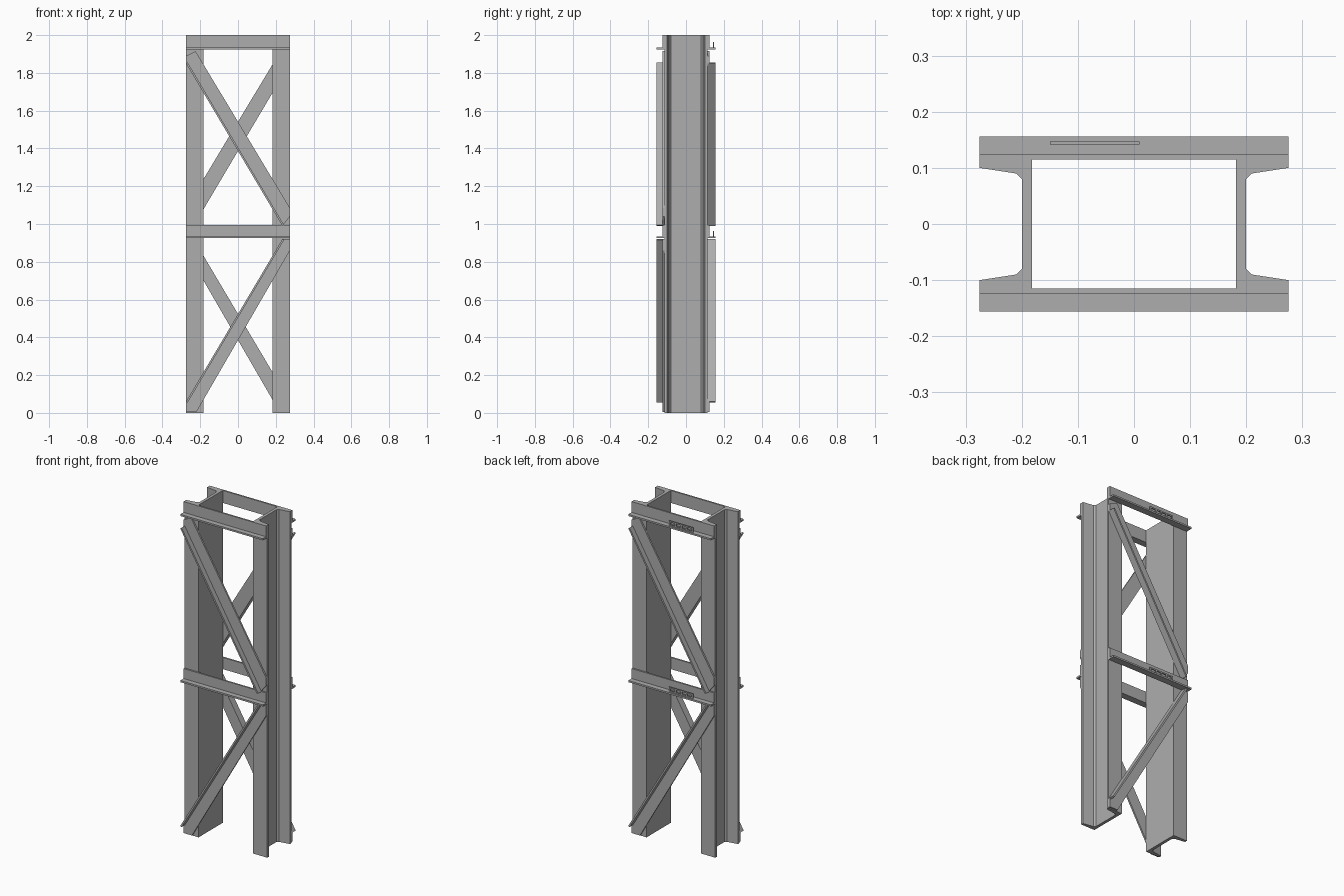
import bpy, bmesh
from math import pi
from mathutils import Matrix, Vector

cube = bpy.data.objects.get("Cube")
if cube:
    bpy.data.objects.remove(cube, do_unlink=True)

steel = bpy.data.materials.new("grey steel")
steel.use_nodes = True
GREY = (0.42, 0.42, 0.42, 1)
steel.diffuse_color = GREY
steel.node_tree.nodes["Principled BSDF"].inputs["Base Color"].default_value = GREY

HALF_W = 0.275      # half width of the frame
FACE = 0.115        # outer face of the column flanges
LEG_OUT = 0.156     # outer edge of the angle-iron legs
T = 0.01            # plate thickness


def prism(bm, points, direction):
    """Extrude a closed outline of 3D points along a direction."""
    face = bm.faces.new([bm.verts.new(p) for p in points])
    out = bmesh.ops.extrude_face_region(bm, geom=[face])["geom"]
    bmesh.ops.translate(bm, vec=Vector(direction),
                        verts=[g for g in out if isinstance(g, bmesh.types.BMVert)])


def box(bm, low, high):
    (x0, y0, z0), (x1, y1, z1) = low, high
    prism(bm, [(x0, y0, z0), (x1, y0, z0), (x1, y1, z0), (x0, y1, z0)], (0, 0, z1 - z0))


def finish(bm, name, turned=False):
    """Turn to the back face if wanted, then make the object."""
    if turned:
        bm.transform(Matrix.Rotation(pi, 4, "Z"))
    bmesh.ops.recalc_face_normals(bm, faces=bm.faces)
    mesh = bpy.data.meshes.new(name)
    bm.to_mesh(mesh)
    bm.free()
    mesh.materials.append(steel)
    obj = bpy.data.objects.new(name, mesh)
    bpy.context.collection.objects.link(obj)


# Channel columns, open towards the outside, with tapered flanges
half_channel = [(0.182, FACE), (HALF_W, FACE), (HALF_W, 0.1), (0.21, 0.09), (0.2, 0.08)]
channel = half_channel + [(x, -y) for x, y in reversed(half_channel)]
for side, name in ((1, "left_column"), (-1, "right_column")):
    bm = bmesh.new()
    prism(bm, [(side * x, y, 0) for x, y in channel], (0, 0, 2))
    finish(bm, name)


def cross_bar(name, bottom, height, turned):
    bm = bmesh.new()
    top = bottom + height
    outline = [(-FACE, bottom), (-LEG_OUT, bottom), (-LEG_OUT, bottom + T),
               (-FACE - T, bottom + T), (-FACE - T, top), (-FACE, top)]
    prism(bm, [(-HALF_W, y, z) for y, z in outline], (2 * HALF_W, 0, 0))
    finish(bm, name, turned)


def diagonal(name, plate, leg, turned):
    """Angle iron: a flat plate on the flanges and a leg along one edge."""
    bm = bmesh.new()
    prism(bm, [(x, -FACE, z) for x, z in plate], (0, -T, 0))
    a, b = (Vector((x, -FACE, z)) for x, z in leg)
    across = Vector((0, 1, 0)).cross(b - a).normalized() * T
    middle = Vector((0, -FACE, sum(z for x, z in plate) / len(plate)))
    if across.dot(middle - a) < 0:
        across = -across
    prism(bm, [a, b, b + across, a + across], (0, FACE - LEG_OUT, 0))
    finish(bm, name, turned)


def slotted_strip(name, bottom):
    """Small upright strip with slots on the leg of a back bar."""
    bm = bmesh.new()
    x0, x1, y0, y1 = -0.15, 0.01, 0.142, 0.147
    for z0, z1 in ((0, 0.008), (0.022, 0.03)):
        box(bm, (x0, y0, bottom + z0), (x1, y1, bottom + z1))
    step = (x1 - x0 - T) / 4
    for i in range(5):
        x = x0 + i * step
        box(bm, (x, y0, bottom + 0.008), (x + T, y1, bottom + 0.022))
    finish(bm, name)


upper_plate = [(-HALF_W, 1.85), (-HALF_W, 1.89), (-0.225, 1.915),
               (HALF_W, 1.085), (HALF_W, 1.04), (0.235, 0.99)]
lower_plate = [(-HALF_W, 0.005), (-HALF_W, 0.06), (0.235, 0.92),
               (HALF_W, 0.92), (HALF_W, 0.86), (-0.22, 0.005)]

# Bracing on the front, repeated on the back by a half turn
for face, turned in (("front", False), ("back", True)):
    cross_bar(face + "_top_bar", 1.925, 0.075, turned)
    cross_bar(face + "_middle_bar", 0.925, 0.07, turned)
    diagonal(face + "_upper_diagonal", upper_plate, [(-HALF_W, 1.85), (0.235, 0.99)], turned)
    diagonal(face + "_lower_diagonal", lower_plate, [(-HALF_W, 0.06), (0.235, 0.92)], turned)

slotted_strip("top_slotted_strip", 1.934)
slotted_strip("middle_slotted_strip", 0.934)
